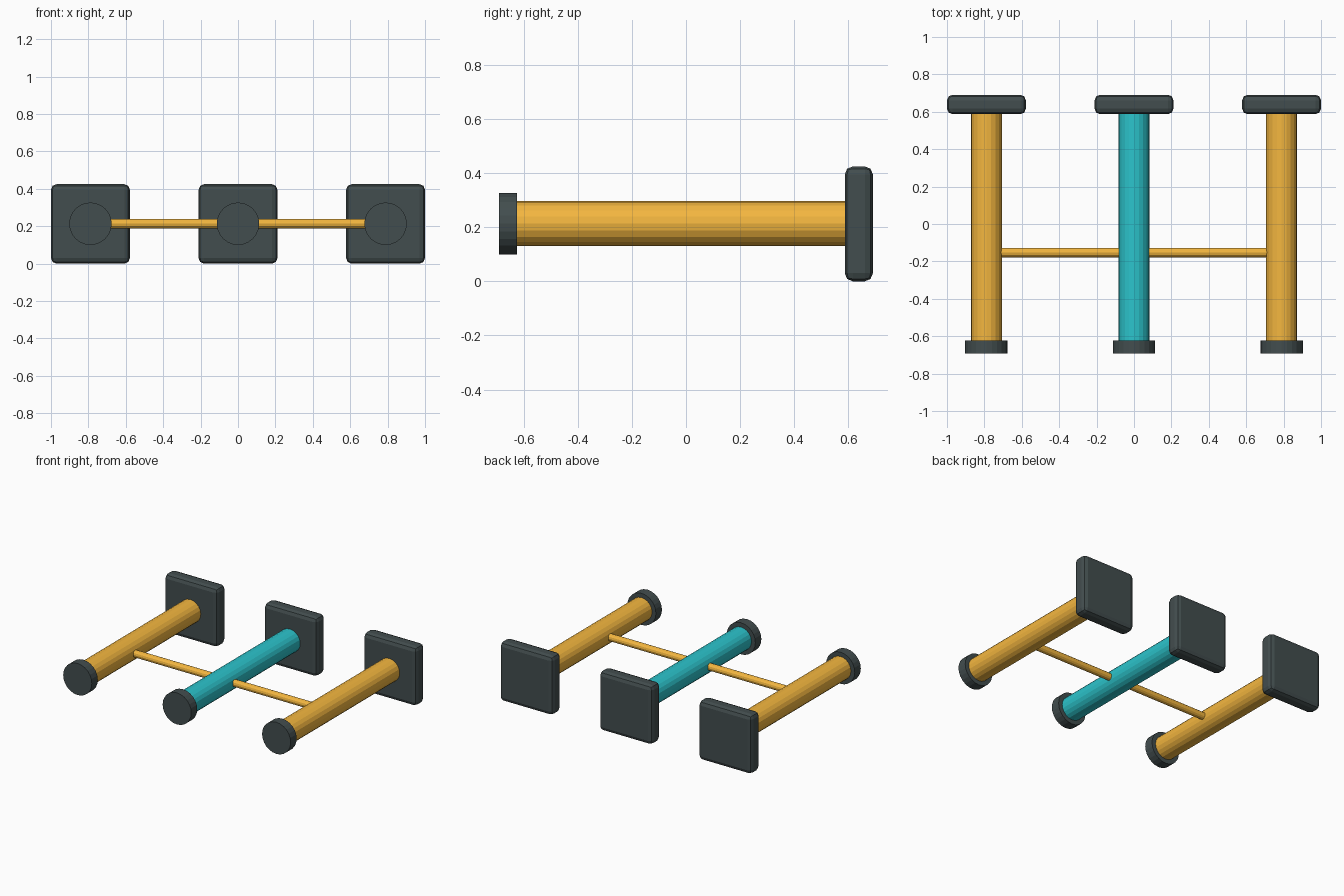
import bpy
from math import pi

if "Cube" in bpy.data.objects:
    bpy.data.objects.remove(bpy.data.objects["Cube"])

Z = 0.2125          # height of the grip axes
SPACING = 0.789     # distance between units


def material(name, rgb):
    m = bpy.data.materials.new(name)
    m.diffuse_color = (*rgb, 1)
    m.use_nodes = True
    m.node_tree.nodes["Principled BSDF"].inputs["Base Color"].default_value = m.diffuse_color
    return m


AMBER = material("amber", (0.90, 0.47, 0.05))
TEAL = material("teal", (0.025, 0.55, 0.60))
DARK = material("dark", (0.055, 0.075, 0.077))


def finish(name, mat):
    ob = bpy.context.object
    ob.name = name
    ob.data.materials.append(mat)
    return ob


def cylinder(name, mat, radius, length, loc, rot, sides=20):
    bpy.ops.mesh.primitive_cylinder_add(vertices=sides, radius=radius, depth=length,
                                        location=loc, rotation=rot)
    return finish(name, mat)


def plate(name, x):
    bpy.ops.mesh.primitive_cube_add(size=1, location=(x, 0.639, Z))
    ob = finish(name, DARK)
    ob.scale = (0.422, 0.104, 0.425)
    bpy.ops.object.transform_apply(location=False, rotation=False, scale=True)
    bev = ob.modifiers.new("rounded_edges", "BEVEL")
    bev.width = 0.03
    bev.segments = 2


ALONG_Y = (pi / 2, 0, 0)
ALONG_X = (0, pi / 2, 0)

# three posts, each with a square back plate and a round front cap
for side, k, mat in (("left", -1, AMBER), ("middle", 0, TEAL), ("right", 1, AMBER)):
    x = k * SPACING
    cylinder(side + "_post", mat, 0.083, 1.25, (x, -0.015, Z + 0.001), ALONG_Y)
    cylinder(side + "_cap", DARK, 0.1135, 0.068, (x, -0.658, Z + 0.001), ALONG_Y, 24)
    plate(side + "_plate", x)

# thin rods linking neighbouring posts
for side, k in (("left", -1), ("right", 1)):
    cylinder(side + "_link_rod", AMBER, 0.025, SPACING - 0.1,
             (k * SPACING / 2, -0.153, Z + 0.001), ALONG_X, 12)
